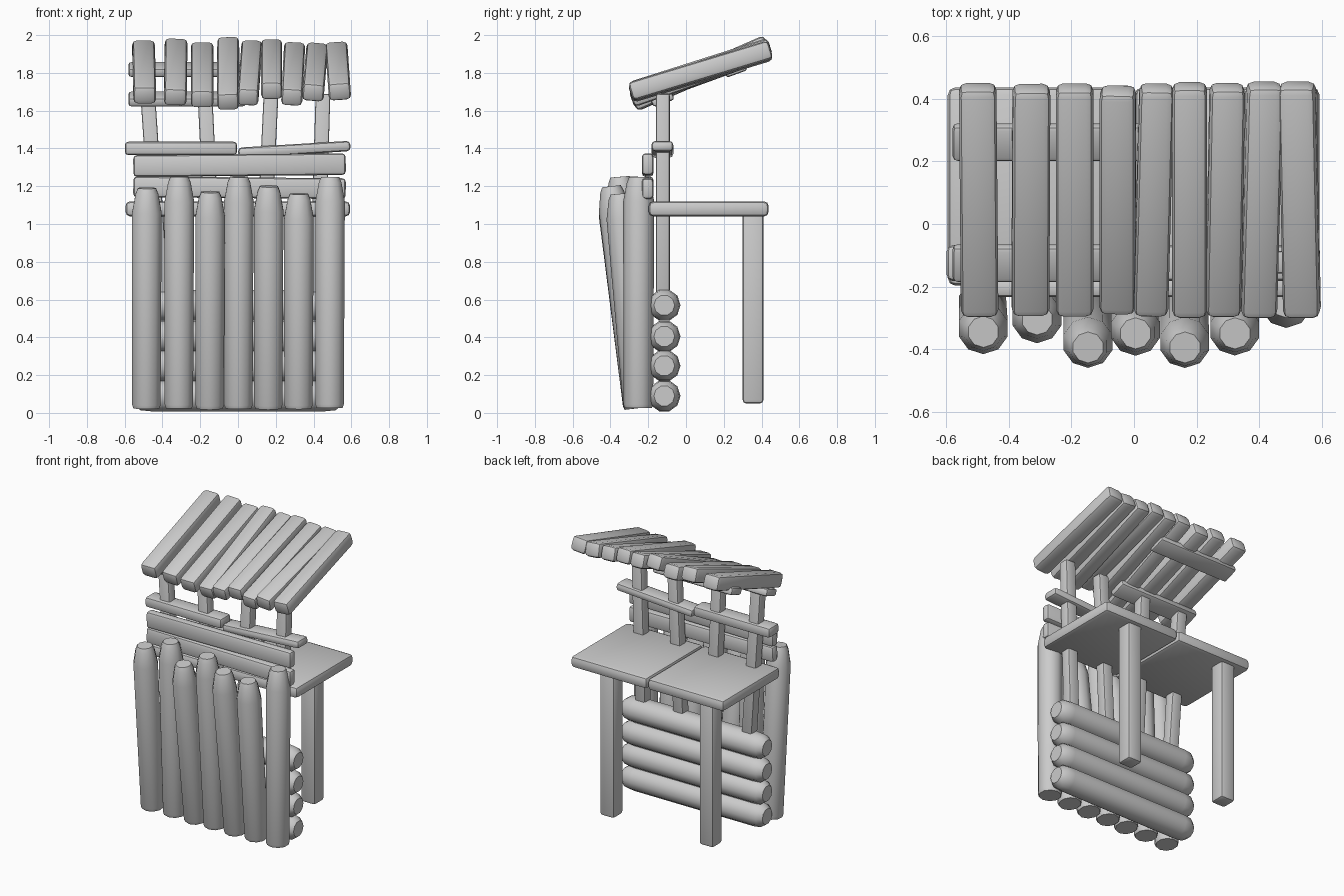
import bpy, bmesh, math
from mathutils import Vector, Matrix, Euler

if "Cube" in bpy.data.objects:
    bpy.data.objects.remove(bpy.data.objects["Cube"])


def finish(bm, name, matrix):
    bmesh.ops.recalc_face_normals(bm, faces=bm.faces)
    me = bpy.data.meshes.new(name)
    bm.to_mesh(me)
    bm.free()
    for p in me.polygons:
        p.use_smooth = True
    me.set_sharp_from_angle(angle=math.radians(40))
    ob = bpy.data.objects.new(name, me)
    ob.matrix_world = matrix
    bpy.context.collection.objects.link(ob)
    return ob


def board(name, loc, size, rot=(0, 0, 0), bevel=0.02):
    """Chamfered wooden board, rotation in degrees."""
    bm = bmesh.new()
    bmesh.ops.create_cube(bm, size=1)
    bmesh.ops.scale(bm, vec=size, verts=bm.verts)
    bmesh.ops.bevel(bm, geom=bm.edges[:], offset=bevel, segments=2,
                    profile=0.5, affect='EDGES')
    e = Euler([math.radians(a) for a in rot], 'XYZ')
    return finish(bm, name, Matrix.Translation(loc) @ e.to_matrix().to_4x4())


def between(a, b):
    d = Vector(b) - Vector(a)
    q = Vector((0, 0, 1)).rotation_difference(d)
    return Matrix.Translation(a) @ q.to_matrix().to_4x4(), d.length


def log(name, a, b, profile, sides=8):
    """Lathed log from a to b; profile = (distance, radius), negative distance is from the far end."""
    m, length = between(a, b)
    bm = bmesh.new()
    rings = []
    for d, r in profile:
        z = d if d >= 0 else length + d
        rings.append([bm.verts.new((r * math.cos(t), r * math.sin(t), z))
                      for t in [2 * math.pi * (i + 0.5) / sides for i in range(sides)]])
    for lo, hi in zip(rings, rings[1:]):
        for i in range(sides):
            j = (i + 1) % sides
            bm.faces.new((lo[i], lo[j], hi[j], hi[i]))
    bm.faces.new(rings[0][::-1])
    bm.faces.new(rings[-1])
    return finish(bm, name, m)


# Front palisade of leaning upright logs: x, y at top, top z
stakes = [(-0.485, -0.345, 1.19), (-0.313, -0.305, 1.25), (-0.15, -0.395, 1.17),
          (0.002, -0.35, 1.25), (0.16, -0.395, 1.20), (0.32, -0.35, 1.16), (0.485, -0.25, 1.25)]
for i, (x, y, z) in enumerate(stakes):
    log(f"palisade_log_{i + 1}", (x, -0.253, 0.025), (x + 0.003, y, z),
        [(0, 0.072), (0.02, 0.079), (-0.13, 0.082), (-0.03, 0.063), (-0.0001, 0.05)], 10)

# Stacked horizontal logs
for i, z in enumerate((0.09, 0.25, 0.405, 0.57)):
    log(f"stacked_log_{i + 1}", (-0.55, -0.115, z), (0.55, -0.115, z),
        [(0, 0.055), (0.035, 0.08), (0.09, 0.086), (-0.09, 0.086), (-0.035, 0.08), (-0.0001, 0.055)], 10)

# Roof posts: x at top, x at bottom
for i, (xt, xb) in enumerate(((-0.478, -0.40), (-0.175, -0.12), (0.175, 0.12), (0.45, 0.415))):
    zb, zt = 0.53, 1.69
    board(f"roof_post_{i + 1}", ((xt + xb) / 2, -0.122, (zb + zt) / 2), (0.078, 0.072, zt - zb),
          (0, math.degrees(math.atan2(xt - xb, zt - zb)), 0), 0.01)

# Two-part table top and legs
for side, x in (("left", -0.3), ("right", 0.298)):
    board(f"table_top_{side}", (x, 0.12, 1.08), (0.592, 0.635, 0.08), bevel=0.025)
for side, x in (("left", -0.44), ("right", 0.33)):
    board(f"table_leg_{side}", (x, 0.355, 0.555), (0.11, 0.11, 1.01), bevel=0.018)

# Front boards and the counter rails above them
board("front_board_upper", (0.008, -0.203, 1.312), (1.125, 0.062, 0.115), (0, -0.5, 0))
board("front_board_lower", (0.008, -0.203, 1.192), (1.125, 0.062, 0.11), (0, 0.5, 0))
board("counter_rail_left", (-0.302, -0.125, 1.4), (0.595, 0.115, 0.072))
board("counter_rail_right", (0.298, -0.125, 1.395), (0.595, 0.115, 0.055), (0, -3.5, 0))

# Sloped roof planks: x, width, low z, high z, yaw, roll
planks = [(-0.497, 0.12, 1.63, 1.98, 0.5, 0), (-0.33, 0.12, 1.62, 1.99, 0.5, 2),
          (-0.19, 0.12, 1.61, 1.97, 0, 0), (-0.052, 0.115, 1.595, 2.0, -1, -2),
          (0.063, 0.11, 1.62, 1.98, -0.8, 2), (0.178, 0.112, 1.655, 1.985, 0, 0),
          (0.292, 0.112, 1.62, 1.97, 0, 3), (0.408, 0.115, 1.645, 1.965, 0, 5),
          (0.53, 0.118, 1.65, 1.97, 0, -4)]
for i, (x, w, lo, hi, yaw, roll) in enumerate(planks):
    pitch = math.degrees(math.asin((hi - lo - 0.095) / 0.775))
    board(f"roof_plank_{i + 1}", (x, 0.077, (lo + hi) / 2), (w, 0.775, 0.1),
          (pitch, roll, yaw), 0.024)

# Short battens under the left half of the roof
for name, y, z in (("back", 0.262, 1.818), ("front", -0.125, 1.662)):
    board(f"roof_batten_{name}", (-0.27, y, z), (0.62, 0.12, 0.05), (20, 0, 0), 0.015)
